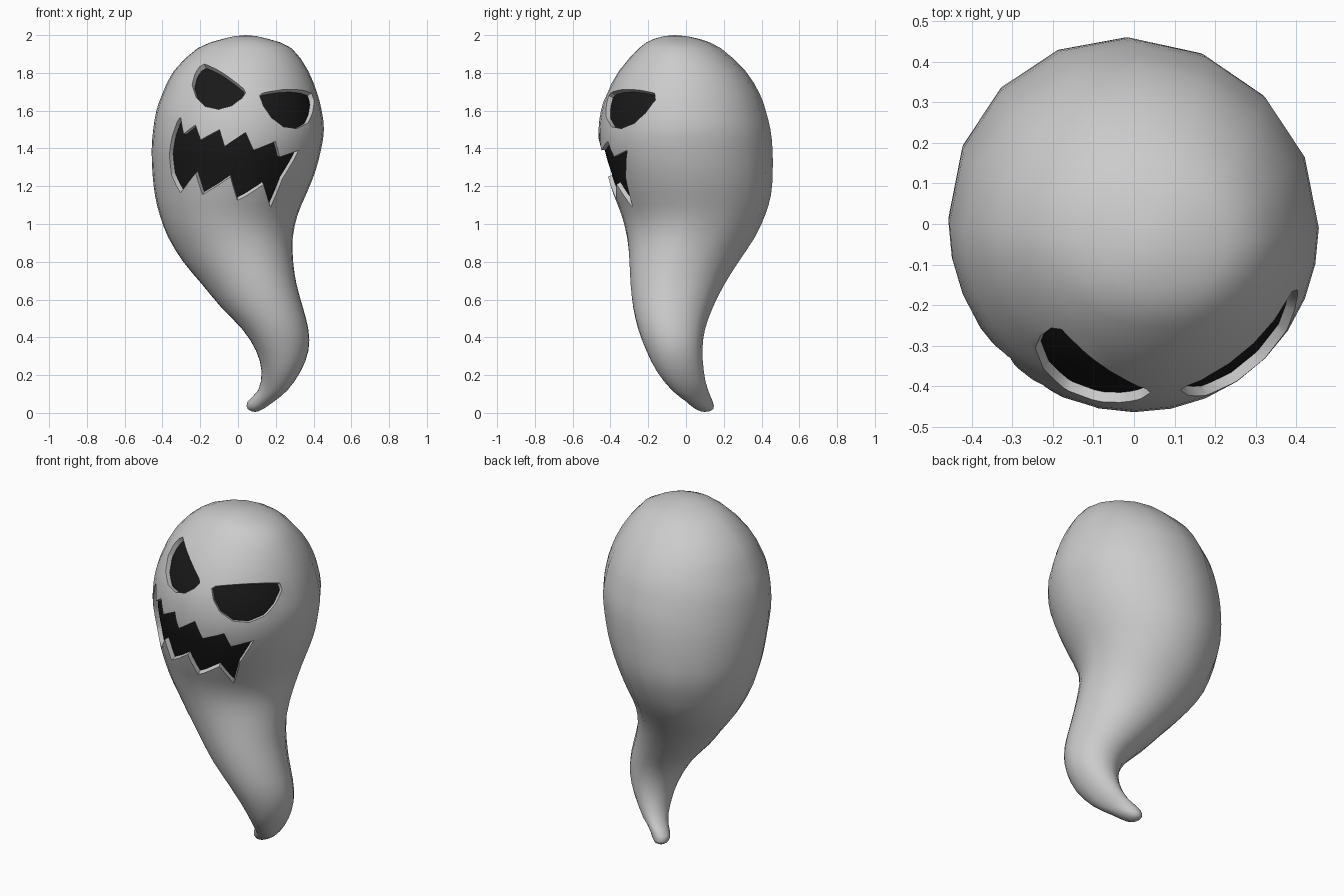
import bpy, bmesh, math
from mathutils import Vector
from mathutils.bvhtree import BVHTree

if "Cube" in bpy.data.objects:
    bpy.data.objects.remove(bpy.data.objects["Cube"])

grey = bpy.data.materials.new("grey")
black = bpy.data.materials.new("black")
black.diffuse_color = (0.01, 0.01, 0.01, 1)
black.use_nodes = True
black.node_tree.nodes["Principled BSDF"].inputs["Base Color"].default_value = black.diffuse_color

# Body slices: height, left, right, front, back
SLICES = [
    (2.00, .04, .04, -.06, -.06), (1.98, -.08, .16, -.17, .07),
    (1.93, -.215, .285, -.25, .185), (1.81, -.34, .372, -.355, .315),
    (1.69, -.40, .42, -.42, .39), (1.60, -.432, .443, -.45, .422),
    (1.50, -.449, .455, -.463, .447), (1.395, -.457, .44, -.457, .458),
    (1.27, -.453, .407, -.42, .459), (1.155, -.44, .36, -.383, .45),
    (1.05, -.415, .316, -.342, .42), (.93, -.37, .29, -.312, .365),
    (.80, -.29, .292, -.30, .28), (.68, -.19, .31, -.294, .205),
    (.56, -.09, .343, -.28, .143), (.44, .025, .373, -.252, .10),
    (.33, .095, .373, -.21, .087), (.22, .125, .332, -.155, .095),
    (.12, .107, .262, -.075, .117), (.06, .05, .19, .0, .142),
    (.02, .052, .132, .05, .145), (.005, .09, .09, .10, .10)]

# Face openings in front view (x, z)
LEFT_EYE = [(-.178, 1.847), (.03, 1.715), (.04, 1.695), (.02, 1.665), (-.035, 1.625),
            (-.103, 1.607), (-.172, 1.622), (-.222, 1.672), (-.243, 1.735),
            (-.23, 1.79), (-.204, 1.832)]
RIGHT_EYE = [(.114, 1.68), (.13, 1.693), (.389, 1.693), (.402, 1.656), (.394, 1.587),
             (.368, 1.534), (.31, 1.505), (.24, 1.515), (.177, 1.563), (.135, 1.624)]
MOUTH = [(-.304, 1.566), (-.288, 1.476), (-.225, 1.524), (-.198, 1.445), (-.098, 1.50),
         (-.071, 1.41), (.04, 1.485), (.082, 1.39), (.198, 1.437), (.22, 1.355),
         (.32, 1.39), (.235, 1.24), (.172, 1.087), (.135, 1.21), (-.003, 1.125),
         (-.04, 1.25), (-.188, 1.155), (-.225, 1.27), (-.304, 1.165), (-.352, 1.26),
         (-.363, 1.365), (-.347, 1.47), (-.32, 1.545)]

# Coarse sides at the back, finer across the face
ANGLES = [math.radians(22.5 * i) for i in range(8)]
ANGLES += [math.radians(180 + 11.25 * i) for i in range(16)]


def make_object(name, bm, index=0):
    bmesh.ops.recalc_face_normals(bm, faces=bm.faces)
    for f in bm.faces:
        f.material_index = index
    me = bpy.data.meshes.new(name)
    bm.to_mesh(me)
    bm.free()
    me.materials.append(grey)
    me.materials.append(black)
    ob = bpy.data.objects.new(name, me)
    bpy.context.collection.objects.link(ob)
    return ob


def smooth_slices(steps=2):
    def mirror(s):
        return (s[0], s[2], s[1], s[4], s[3])
    p = [mirror(SLICES[1])] + SLICES + [mirror(SLICES[-2])]
    out = []
    for i in range(1, len(p) - 2):
        for k in range(steps):
            t = k / steps
            out.append([0.5 * (2 * b + (c - a) * t + (2 * a - 5 * b + 4 * c - d) * t * t
                               + (3 * b - a - 3 * c + d) * t ** 3)
                        for a, b, c, d in zip(*p[i - 1:i + 3])])
    out.append(list(SLICES[-1]))
    return out


def body_mesh():
    bm = bmesh.new()
    s = smooth_slices()
    mid = [Vector(((q[1] + q[2]) / 2, (q[3] + q[4]) / 2, q[0])) for q in s]
    rings = []
    for i in range(1, len(s) - 1):
        d = mid[i + 1] - mid[i - 1]
        tx, ty = d.x / d.z, d.y / d.z
        rho = tx * ty / math.sqrt((1 + tx * tx) * (1 + ty * ty))  # slanted section
        rho = max(-.5, min(.5, rho))
        a, b = (s[i][2] - s[i][1]) / 2, (s[i][4] - s[i][3]) / 2
        rings.append([bm.verts.new(mid[i] + Vector((
            a * math.cos(t),
            b * (rho * math.cos(t) + math.sqrt(1 - rho * rho) * math.sin(t)), 0)))
            for t in ANGLES])
    n = len(ANGLES)
    for r, q in zip(rings, rings[1:]):
        for j in range(n):
            bm.faces.new((r[j], r[(j + 1) % n], q[(j + 1) % n], q[j]))
    for ring, tip in ((rings[0], mid[0]), (rings[-1], mid[-1])):
        v = bm.verts.new(tip)
        for j in range(n):
            bm.faces.new((ring[j], ring[(j + 1) % n], v))
    bmesh.ops.recalc_face_normals(bm, faces=bm.faces)
    return bm


def subtract(ob, other):
    m = ob.modifiers.new("cut", 'BOOLEAN')
    m.operation = 'DIFFERENCE'
    m.solver = 'EXACT'
    m.object = other
    bpy.context.view_layer.objects.active = ob
    bpy.ops.object.modifier_apply(modifier=m.name)


# Ghost body and the slightly smaller core that forms the recess floors
bm = body_mesh()
tree = BVHTree.FromBMesh(bm)
body = make_object("ghost_body", bm)
bm = body_mesh()
pivot = Vector((0, 0, 1.42))
for v in bm.verts:
    v.co = pivot + (v.co - pivot) * 0.945
core = make_object("core_helper", bm, 1)
core.hide_render = True

# Eyes and mouth: flared cutters radiating from the head centre
centre = Vector((0, 0, 1.45))
for outline in (LEFT_EYE, RIGHT_EYE, MOUTH):
    bm = bmesh.new()
    near, far = [], []
    for x, z in outline:
        ray = tree.ray_cast(Vector((x, -3, z)), Vector((0, 1, 0)))[0] - centre
        near.append(bm.verts.new(centre + ray * (-.06 / ray.y)))
        far.append(bm.verts.new(centre + ray * (-1 / ray.y)))
    bm.faces.new(near)
    bm.faces.new(far)
    for i in range(len(near)):
        j = (i + 1) % len(near)
        bm.faces.new((near[i], near[j], far[j], far[i]))
    cutter = make_object("cutter", bm)
    cutter.hide_render = True
    subtract(cutter, core)
    subtract(body, cutter)
    bpy.data.objects.remove(cutter)
bpy.data.objects.remove(core)

# Split the black recess floors from the grey body
panels = body.copy()
panels.data = body.data.copy()
panels.name = "eye_and_mouth_panels"
bpy.context.collection.objects.link(panels)
for ob, keep in ((body, 0), (panels, 1)):
    bm = bmesh.new()
    bm.from_mesh(ob.data)
    bmesh.ops.delete(bm, geom=[f for f in bm.faces if f.material_index != keep],
                     context='FACES')
    for f in bm.faces:
        f.material_index = 0
    bm.to_mesh(ob.data)
    bm.free()
    ob.data.materials.clear()
panels.data.materials.append(black)

for ob in (body, panels):
    bpy.ops.object.select_all(action='DESELECT')
    ob.select_set(True)
    bpy.context.view_layer.objects.active = ob
    bpy.ops.object.shade_smooth_by_angle(angle=math.radians(55))
